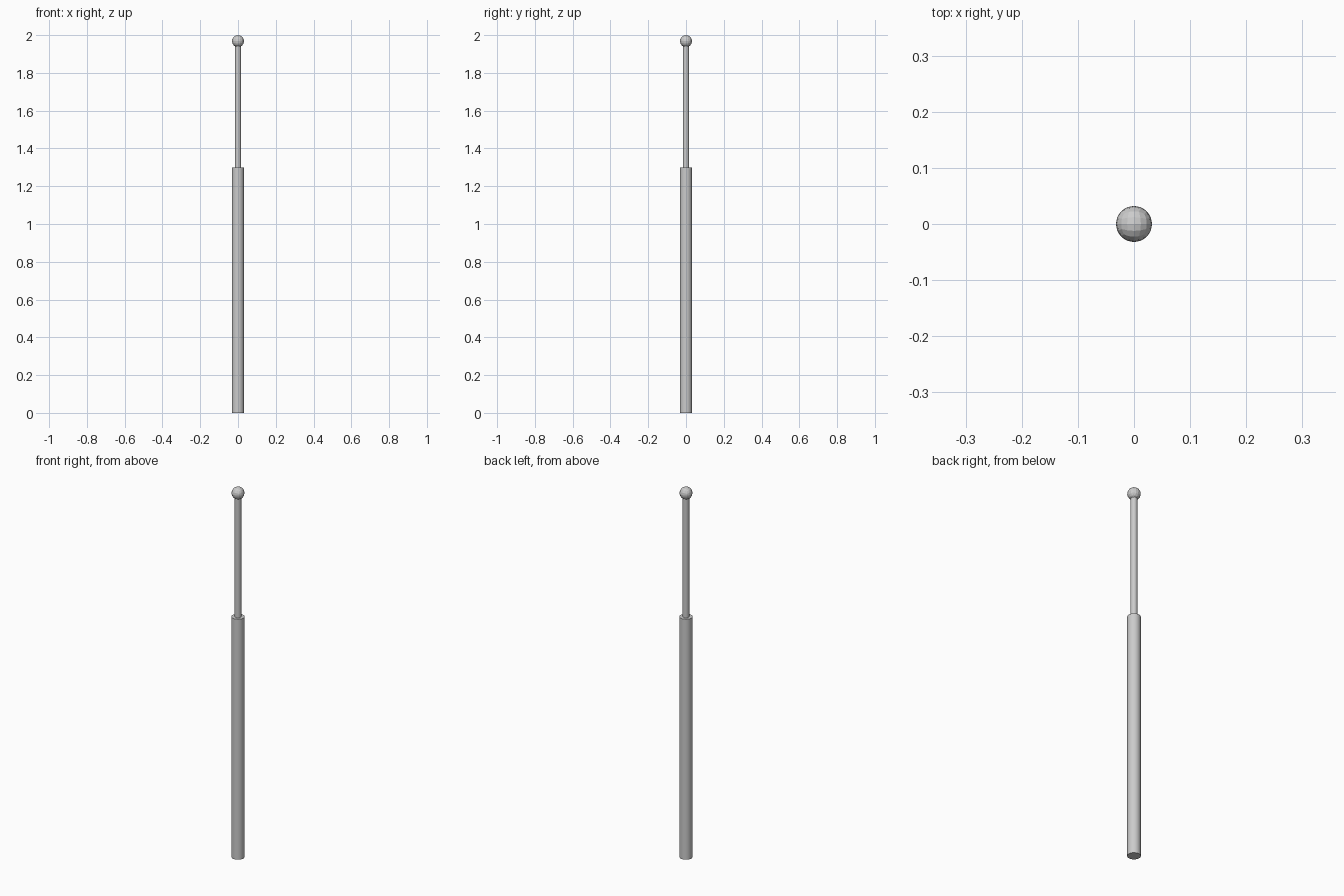
import bpy, bmesh, math

if "Cube" in bpy.data.objects:
    bpy.data.objects.remove(bpy.data.objects["Cube"])


def cylinder(name, radius, z0, z1, sides=32):
    bpy.ops.mesh.primitive_cylinder_add(
        vertices=sides, radius=radius, depth=z1 - z0, location=(0, 0, (z0 + z1) / 2))
    ob = bpy.context.object
    ob.name = name
    bpy.ops.object.shade_smooth_by_angle(angle=math.radians(30))
    return ob


def cube_ball(name, radius, z):
    # cube with divided faces, pushed out to a sphere
    bm = bmesh.new()
    bmesh.ops.create_cube(bm, size=2)
    bmesh.ops.subdivide_edges(bm, edges=bm.edges[:], cuts=3, use_grid_fill=True)
    for v in bm.verts:
        # even angular spacing across each cube face
        v.co = type(v.co)([math.tan(c * math.pi / 4) for c in v.co])
        v.co = v.co.normalized() * radius
    mesh = bpy.data.meshes.new(name)
    bm.to_mesh(mesh)
    bm.free()
    ob = bpy.data.objects.new(name, mesh)
    ob.location.z = z
    bpy.context.collection.objects.link(ob)
    return ob


# thick lower pole, thin upper rod, faceted ball on top
cylinder("lower_pole", 0.032, 0, 1.30)
cylinder("upper_rod", 0.016, 1.28, 1.96)
cube_ball("top_ball", 0.032, 1.968)
